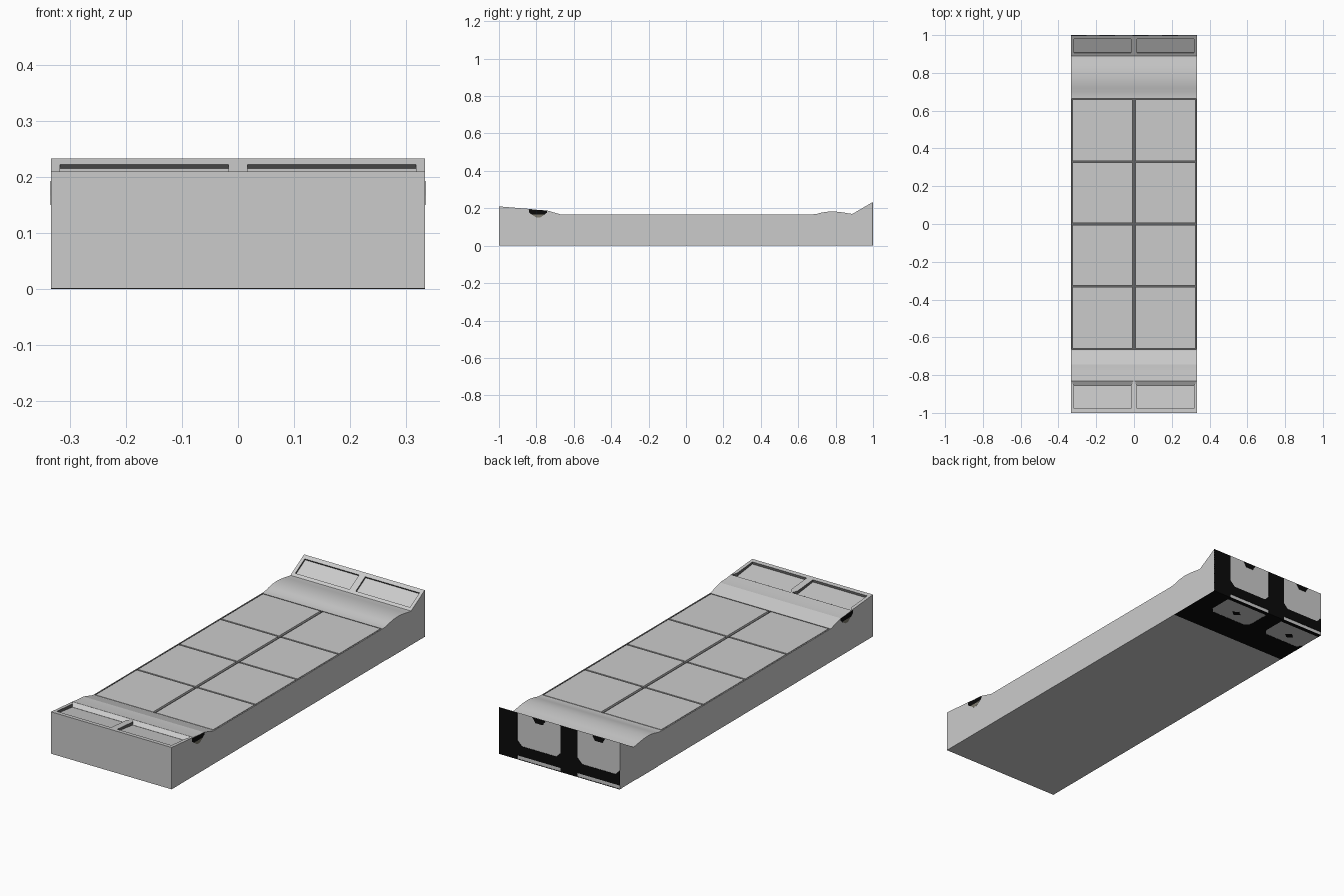
import bpy, bmesh
from mathutils import Vector

if "Cube" in bpy.data.objects:
    bpy.data.objects.remove(bpy.data.objects["Cube"])

W = 0.3335   # half width


def material(name, r, g, b):
    m = bpy.data.materials.new(name)
    m.diffuse_color = (r, g, b, 1)
    m.use_nodes = True
    m.node_tree.nodes["Principled BSDF"].inputs["Base Color"].default_value = m.diffuse_color
    return m


GREY = material("light grey", 0.6, 0.6, 0.6)
DARK = material("groove grey", 0.13, 0.13, 0.13)
BLACK = material("black", 0.003, 0.003, 0.003)
OLIVE = material("olive grey", 0.2, 0.19, 0.15)


def finish(bm, name, *mats):
    bmesh.ops.recalc_face_normals(bm, faces=bm.faces)
    me = bpy.data.meshes.new(name)
    bm.to_mesh(me)
    bm.free()
    ob = bpy.data.objects.new(name, me)
    bpy.context.collection.objects.link(ob)
    for m in mats:
        me.materials.append(m)
    return ob


def hull(name, pts, *mats):
    bm = bmesh.new()
    for p in pts:
        bm.verts.new(p)
    bmesh.ops.convex_hull(bm, input=bm.verts[:])
    bmesh.ops.dissolve_limit(bm, angle_limit=0.01, verts=bm.verts[:], edges=bm.edges[:])
    return finish(bm, name, *mats)


def box(name, x, y, z, *mats):
    return hull(name, [(a, b, c) for a in x for b in y for c in z], *mats)


def prism_x(name, x0, x1, pts, *mats):
    bm = bmesh.new()
    f = bm.faces.new([bm.verts.new((x0, y, z)) for y, z in pts])
    r = bmesh.ops.extrude_face_region(bm, geom=[f])
    bmesh.ops.translate(bm, verts=[v for v in r["geom"] if isinstance(v, bmesh.types.BMVert)],
                        vec=(x1 - x0, 0, 0))
    return finish(bm, name, *mats)


# Main body: side profile pulled across the width
profile = [(-1, 0.001), (0.998, 0.001), (0.998, 0.233), (0.89, 0.17), (0.87, 0.172),
           (0.845, 0.177), (0.815, 0.181), (0.78, 0.183), (0.75, 0.181), (0.72, 0.176),
           (0.70, 0.170), (0.67, 0.167), (-0.67, 0.167), (-0.70, 0.176), (-0.745, 0.189),
           (-0.78, 0.190), (-0.83, 0.196), (-1, 0.21)]
body = prism_x("body", -W, W, profile, GREY, DARK)


def cut(cutter):
    mod = body.modifiers.new("cut", 'BOOLEAN')
    mod.operation = 'DIFFERENCE'
    mod.solver = 'EXACT'
    mod.object = cutter
    bpy.context.view_layer.objects.active = body
    bpy.ops.object.modifier_apply(modifier=mod.name)
    bpy.data.objects.remove(cutter)


# Pocket that holds the deck panels
cut(box("deck_cutter", (-0.329, 0.329), (-0.664, 0.664), (0.157, 0.3)))

# Recessed trays at both ends, two side by side
base, tip = Vector((0, 0.89, 0.17)), Vector((0, 0.998, 0.233))
normal = Vector((0, -0.063, 0.108)).normalized()
for s in (-1, 1):
    xs = (s * 0.017, s * 0.317)
    back = [base.lerp(tip, t) + normal * h + Vector((x, 0, 0))
            for t in (0.14, 0.83) for h in (-0.008, 0.03) for x in xs]
    cut(hull("back_tray_cutter", back))
    front = [(x, y, z) for x in xs for y, zf in ((-0.977, 0.197), (-0.855, 0.182))
             for z in (zf, 0.25)]
    cut(hull("front_tray_cutter", front))
    mitre = [(x, -0.8555, z) for x in xs for z in (0.1822, 0.25)]
    mitre += [(x, -0.831, z) for x in (s * 0.003, s * 0.331) for z in (0.196, 0.25)]
    cut(hull("front_mitre_cutter", mitre))

# Dark colour on groove and tray walls
for f in body.data.polygons:
    c, n = f.center, f.normal
    inside = abs(c.x) < 0.3315
    deck = inside and abs(c.y) < 0.6645 and 0.15 < c.z < 0.1665
    back_wall = inside and 0.89 < c.y < 0.997 and c.z > 0.165 and abs(n.dot(normal)) < 0.5
    front_wall = inside and -0.99 < c.y < -0.8 and c.z > 0.18 and abs(n.z) < 0.5
    f.material_index = 1 if deck or back_wall or front_wall else 0
bpy.ops.object.select_all(action='DESELECT')
body.select_set(True)
bpy.context.view_layer.objects.active = body
bpy.ops.object.shade_smooth_by_angle(angle=0.21)

# Deck panels, four rows of two
rows = [-0.664, -0.33, 0, 0.33, 0.664]
for i in range(4):
    for s, side in ((-1, "left"), (1, "right")):
        box(f"deck_panel_{side}_{i + 1}", (s * 0.007, s * 0.325),
            (rows[i] + 0.004, rows[i + 1] - 0.004), (0.156, 0.167), GREY)

# Painted black frame on the back and under the back end
columns = [(0.233, W), (-0.1, -0.007)]
for i, x in enumerate(columns):
    box(f"back_black_column_{i + 1}", x, (0.997, 1), (0, 0.231), BLACK)
    box(f"under_black_column_{i + 1}", x, (0.70, 1), (0, 0.002), BLACK)
box("back_black_band", (-W, W), (0.997, 1), (0.02, 0.07), BLACK)
box("under_black_band", (-W, W), (0.70, 0.84), (0, 0.002), BLACK)
box("under_black_edge", (-W, W), (0.98, 1), (0, 0.002), BLACK)

# Chamfered panel corners and small dark marks inside each panel
for i, (x0, x1) in enumerate([(-0.007, 0.233), (-W, -0.1)]):
    for x, d in ((x0, 0.025), (x1, -0.025)):
        hull("back_corner", [(px, y, z) for y in (0.997, 1)
                             for px, z in ((x, 0.07), (x + d, 0.07), (x, 0.095))], BLACK)
        hull("under_corner", [(px, y, z) for z in (0, 0.002)
                              for px, y in ((x, 0.84), (x + d, 0.84), (x, 0.865))], BLACK)
    m = (x0 + x1) / 2
    hull("back_mark", [(m + a, y, z) for y in (0.997, 1)
                       for a, z in ((-0.035, 0.23), (0.035, 0.23), (-0.02, 0.207), (0.02, 0.207))], BLACK)
    hull("under_mark", [(m + a, 0.9 + b, z) for z in (0, 0.002)
                        for a, b in ((-0.025, 0), (0.025, 0), (0, -0.02), (0, 0.02))], BLACK)

# Dark notch marks on both sides near the front
for s, side in ((-1, "left"), (1, "right")):
    prism_x(f"side_black_mark_{side}", s * 0.332, s * 0.3345,
            [(-0.84, 0.193), (-0.84, 0.178), (-0.825, 0.167), (-0.755, 0.167),
             (-0.742, 0.178), (-0.742, 0.188), (-0.78, 0.19)], BLACK)
    prism_x(f"side_olive_mark_{side}", s * 0.332, s * 0.3345,
            [(-0.825, 0.167), (-0.80, 0.15), (-0.78, 0.15), (-0.755, 0.167)], OLIVE)
